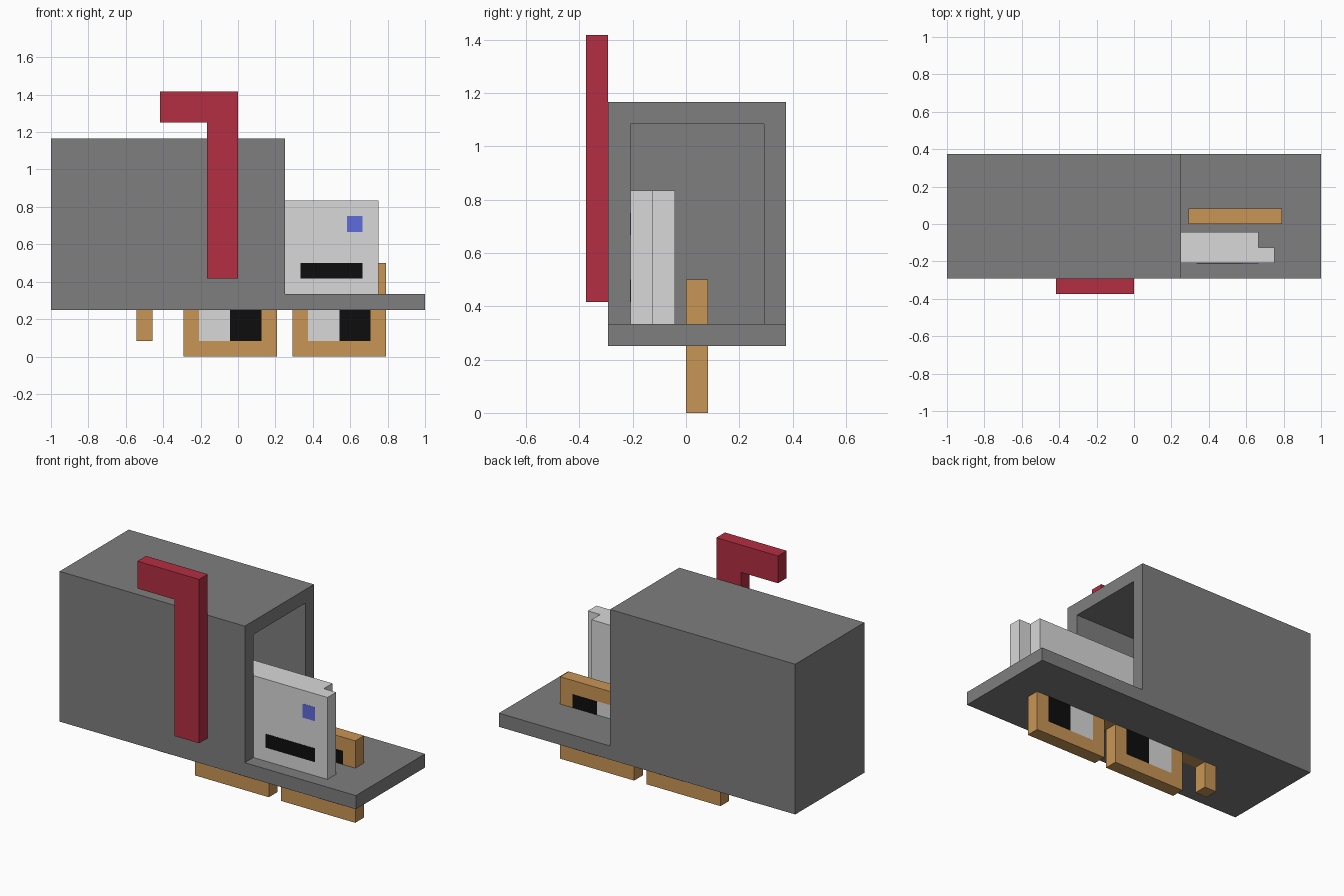
import bpy, bmesh

if "Cube" in bpy.data.objects:
    bpy.data.objects.remove(bpy.data.objects["Cube"])

U = 1 / 12  # every part sits on a grid of 24 cells over the 2-unit length


def srgb(r, g, b):
    def lin(c):
        c /= 255
        return c / 12.92 if c <= 0.04045 else ((c + 0.055) / 1.055) ** 2.4
    return (lin(r), lin(g), lin(b), 1)


def material(name, *rgb):
    m = bpy.data.materials.new(name)
    m.diffuse_color = srgb(*rgb)
    m.use_nodes = True
    m.node_tree.nodes["Principled BSDF"].inputs["Base Color"].default_value = m.diffuse_color
    return m


grey = material("box grey", 127, 126, 126)
red = material("flag red", 180, 46, 66)
paper = material("paper white", 216, 216, 216)
wood = material("frame tan", 201, 149, 86)
black = material("black", 13, 13, 13)
blue = material("stamp blue", 95, 108, 220)


def finish(name, bm, mat):
    bmesh.ops.recalc_face_normals(bm, faces=bm.faces)
    me = bpy.data.meshes.new(name)
    bm.to_mesh(me)
    bm.free()
    me.materials.append(mat)
    ob = bpy.data.objects.new(name, me)
    bpy.context.collection.objects.link(ob)
    return ob


def add_box(bm, x, y, z):
    """Add a box given (min, max) grid cells on each axis."""
    verts = bmesh.ops.create_cube(bm, size=1)["verts"]
    for v in verts:
        for i, (a, b) in enumerate((x, y, z)):
            v.co[i] = U * (b if v.co[i] > 0 else a)


def boxes(name, mat, *parts):
    bm = bmesh.new()
    for p in parts:
        add_box(bm, *p)
    return finish(name, bm, mat)


def prism(name, mat, outline, y0, y1):
    """Extrude an xz outline along y."""
    bm = bmesh.new()
    face = bm.faces.new([bm.verts.new((x * U, y0 * U, z * U)) for x, z in outline])
    ext = bmesh.ops.extrude_face_region(bm, geom=[face])["geom"]
    moved = [g for g in ext if isinstance(g, bmesh.types.BMVert)]
    bmesh.ops.translate(bm, verts=moved, vec=(0, (y1 - y0) * U, 0))
    return finish(name, bm, mat)


# Hollow mailbox body, open on the +x end
bm = bmesh.new()
add_box(bm, (-12, 3), (-3.5, 4.5), (3, 14))
bm.normal_update()
mouth = max(bm.faces, key=lambda f: f.calc_center_median().x)
bmesh.ops.inset_region(bm, faces=[mouth], thickness=U, use_even_offset=True)
ext = bmesh.ops.extrude_face_region(bm, geom=[mouth])["geom"]
bmesh.ops.translate(bm, verts=[g for g in ext if isinstance(g, bmesh.types.BMVert)],
                    vec=(-14 * U, 0, 0))
if mouth.is_valid:
    bmesh.ops.delete(bm, geom=[mouth], context="FACES_ONLY")
finish("mailbox_body", bm, grey)

# Door folded down flat
boxes("open_door", grey, ((3, 12), (-3.5, 4.5), (3, 4)))

# Raised signal flag
prism("signal_flag", red,
      [(-2, 5), (0, 5), (0, 17), (-5, 17), (-5, 15), (-2, 15)], -4.5, -3.5)

# Two envelopes, sticking out of the opening
boxes("front_envelope", paper, ((-3, 9), (-2.5, -1.5), (4, 10)))
boxes("rear_envelope", paper, ((-4, 8), (-1.5, -0.5), (4, 10)))
T = 0.02  # thickness of printed plates, in cells
boxes("stamp", blue, ((7, 8), (-2.5 - T, -2.5), (8, 9)))
boxes("address_line", black, ((4, 8), (-2.5 - T, -2.5), (5, 6)))

# Square glasses through the floor, with half white, half black lenses
for side, x in (("left", -3.5), ("right", 3.5)):
    boxes(side + "_glasses_frame", wood,
          ((x, x + 6), (0, 1), (0, 1)),
          ((x, x + 6), (0, 1), (5, 6)),
          ((x, x + 1), (0, 1), (1, 5)),
          ((x + 5, x + 6), (0, 1), (1, 5)))
    boxes(side + "_eye_white", paper, ((x + 1, x + 3), (0, 1), (1, 5)))
    boxes(side + "_eye_pupil", black, ((x + 3, x + 5), (0, 1), (1, 5)))
boxes("glasses_bridge", wood, ((2.5, 3.5), (0, 1), (3, 4)))
prism("glasses_arm", wood,
      [(-6.5, 1), (-5.5, 1), (-5.5, 3), (-3.5, 3), (-3.5, 4), (-6.5, 4)], 0, 1)
